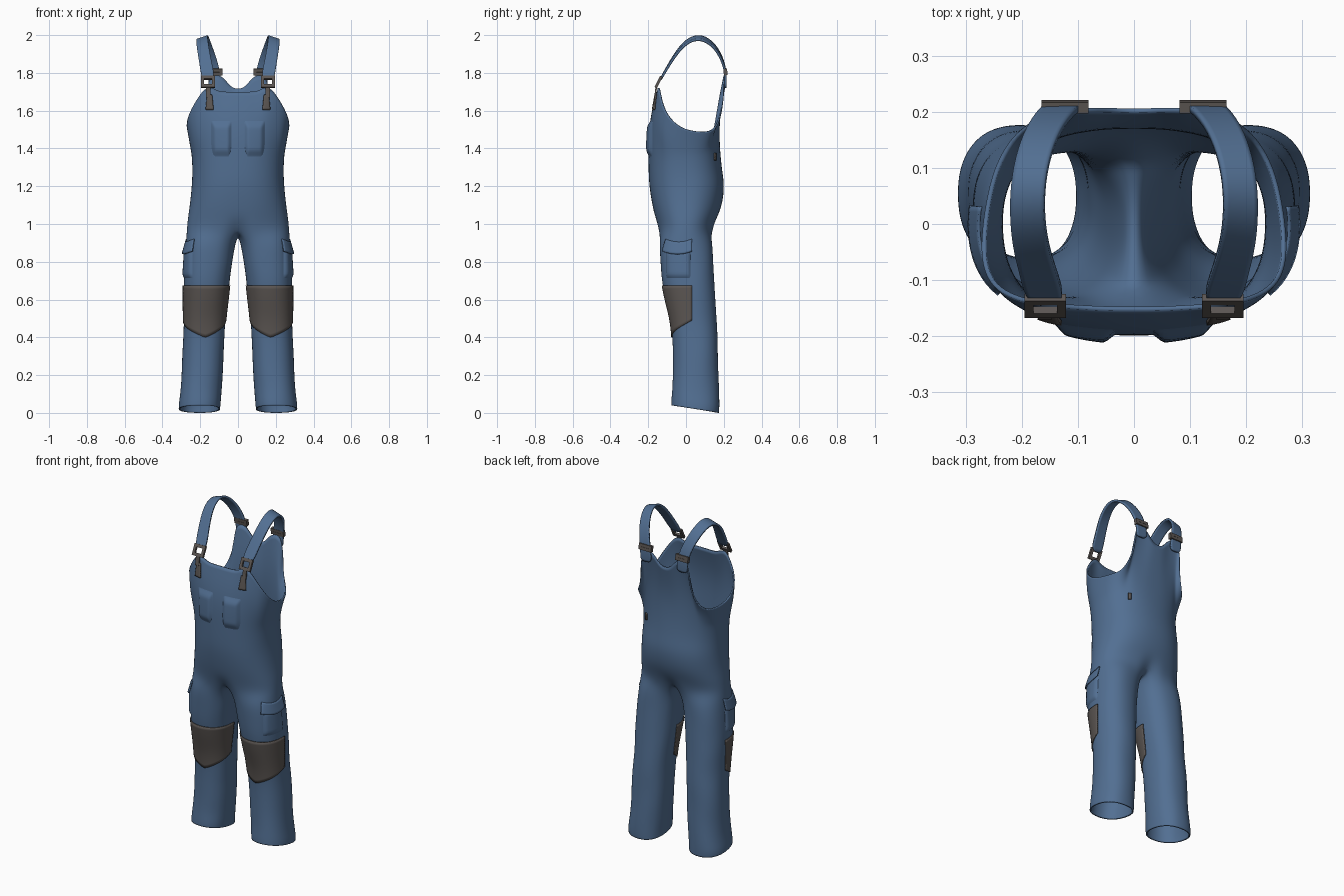
import bpy, bmesh, math
from mathutils import Vector, noise
from mathutils.bvhtree import BVHTree

if "Cube" in bpy.data.objects:
    bpy.data.objects.remove(bpy.data.objects["Cube"])


def material(name, rgb):
    m = bpy.data.materials.new(name)
    m.diffuse_color = (*rgb, 1)
    m.use_nodes = True
    m.node_tree.nodes["Principled BSDF"].inputs["Base Color"].default_value = m.diffuse_color
    return m


BLUE = material("denim blue", (0.085, 0.16, 0.29))
GREY = material("warm grey", (0.105, 0.092, 0.085))


def make(name, verts, faces, mat, mirror=True, thick=0, offset=0, sub=0, smooth=True):
    me = bpy.data.meshes.new(name)
    me.from_pydata([tuple(v) for v in verts], [], faces)
    me.materials.append(mat)
    for p in me.polygons:
        p.use_smooth = smooth
    ob = bpy.data.objects.new(name, me)
    bpy.context.collection.objects.link(ob)
    if mirror:
        m = ob.modifiers.new("mirror", 'MIRROR')
        m.use_clip = True
        m.merge_threshold = 0.0005
    if sub:
        ob.modifiers.new("smooth", 'SUBSURF').levels = sub
        ob.modifiers["smooth"].render_levels = sub
    if thick:
        s = ob.modifiers.new("thickness", 'SOLIDIFY')
        s.thickness = thick
        s.offset = offset
    return ob


def oval(a, cx, cy, rx, ry, e=2.3):
    c, s = math.cos(a), math.sin(a)
    f = lambda v: math.copysign(abs(v) ** (2 / e), v) if abs(v) > 1e-6 else 0
    return cx + rx * f(c), cy + ry * f(s)


def crumple(p, amount=0.005):
    n = noise.noise(Vector((p.x * 7, p.y * 7, p.z * 9))) * amount
    return Vector((p.x + n * min(1, p.x / 0.05), p.y + n, p.z))


# ---- body: one half lofted from hem to bib edge, then mirrored ----
NO, NI = 18, 8          # columns on the outer and inner side of a leg
LEG = [  # z, inner x, outer x, front y, back y
    (0.0, .094, .313, -.076, .178), (.03, .093, .312, -.076, .178),
    (.10, .088, .305, -.072, .175), (.20, .080, .298, -.068, .173),
    (.30, .075, .293, -.070, .170), (.40, .072, .290, -.072, .168),
    (.50, .065, .288, -.085, .163), (.60, .055, .288, -.108, .157),
    (.70, .045, .287, -.130, .150), (.80, .032, .283, -.137, .145),
    (.90, .013, .276, -.143, .141)]
TORSO = [  # z, half width, front y, back y
    (1.03, .266, -.162, .165), (1.10, .256, -.180, .192), (1.2, .245, -.195, .206),
    (1.28, .241, -.200, .194), (1.36, .246, -.200, .184)]
EDGE = [  # bib, armhole and back neckline
    (0, -.155, 1.70), (.05, -.155, 1.70), (.10, -.152, 1.70), (.14, -.15, 1.725),
    (.175, -.145, 1.72), (.215, -.135, 1.665), (.252, -.115, 1.60), (.272, -.075, 1.545),
    (.272, -.02, 1.505), (.264, .04, 1.49), (.25, .10, 1.485), (.22, .155, 1.495),
    (.18, .185, 1.56), (.155, .20, 1.66), (.155, .207, 1.79), (.085, .207, 1.79),
    (.045, .207, 1.725), (0, .205, 1.71)]

rings = []
A = math.radians(135)
for z, xi, xo, yf, yb in LEG:
    ring = []
    for j in range(NO + NI):
        a = -A + 2 * A * j / (NO - 1) if j < NO else A + (2 * math.pi - 2 * A) * (j - NO + 1) / (NI + 1)
        x, y = oval(a, (xi + xo) / 2, (yf + yb) / 2, (xo - xi) / 2, (yb - yf) / 2)
        tilt = 0.04 * max(0, 1 - z / .3) * (yb - y) / (yb - yf)
        ring.append(crumple(Vector((x, y, z + tilt))))
    rings.append(ring)


def torso_ring(z, hw, yf, yb):
    out = []
    for j in range(NO):
        a = math.pi * (j / (NO - 1) - .5)
        x, y = oval(a, 0, (yf + yb) / 2, hw, (yb - yf) / 2)
        out.append(Vector((0 if j in (0, NO - 1) else x, y, z)))
    return out


# crotch ring: the inner side is a saddle on the centre line
top = torso_ring(.965, .272, -.148, .144)
for j in (0, NO - 1):
    top[j].y *= .85
    top[j].z = .98
for k in range(1, NI + 1):
    u = k / (NI + 1)
    top.append(Vector((0, top[NO - 1].y * (1 - u) + top[0].y * u, .98 - .045 * math.sin(math.pi * u))))
rings.append(top)
for row in TORSO:
    rings.append([crumple(p, .003) for p in torso_ring(*row)])
base = rings[-1]
for s in (.25, .5, .75, 1):
    row = []
    for j in range(NO):
        p = base[j].lerp(Vector(EDGE[j]), s)
        p.y -= .016 * math.sin(math.pi * s) * (1 if j < 7 or j > 12 else .3)
        row.append(p)
    rings.append(row)

verts, faces, start = [], [], []
for r in rings:
    start.append(len(verts))
    verts += r
for i in range(len(rings) - 1):
    a, b = start[i], start[i + 1]
    closed = len(rings[i]) == len(rings[i + 1]) == NO + NI
    n = NO + NI if closed else NO - 1
    for j in range(n):
        k = (j + 1) % (NO + NI)
        faces.append((a + j, a + k, b + k, b + j))
body = make("overalls_body", verts, faces, BLUE, thick=.008, offset=-1, sub=2)

bpy.context.view_layer.update()
tree = BVHTree.FromObject(body, bpy.context.evaluated_depsgraph_get())


# ---- cloth pieces draped on the body ----
def drape(name, mat, nu, nv, ray, off, thick=0, mirror=True):
    vs, fs = [], []
    for i in range(nv + 1):
        for j in range(nu + 1):
            u, v = j / nu, i / nv
            o, d = ray(u, v)
            hit = tree.ray_cast(o, d)[0] or o + d * .05
            vs.append(hit - d * off(u, v))
    w = nu + 1
    for i in range(nv):
        for j in range(nu):
            k = i * w + j
            fs.append((k, k + 1, k + w + 1, k + w))
    return make(name, vs, fs, mat, mirror, thick)


def leg_ray(deg, z, cx=.17, cy=.02, r=.155):
    d = Vector((math.cos(math.radians(deg)), math.sin(math.radians(deg)), 0))
    return Vector((cx, cy, z)) + d * r * (1.4 if d.x > 0 else 1), -d


def front_ray(x, z):
    return Vector((x, -.5, z)), Vector((0, 1, 0))


def dome(height, sharp=3):
    def f(u, v):
        d = min(1, sharp * min(u, 1 - u, v, 1 - v) * 2)
        return -.003 + (height + .003) * d * d * (3 - 2 * d)
    return f


# knee patches with a pointed lower edge
def knee(u, v):
    low = .40 + .09 * abs(2 * u - 1) ** 1.2
    return leg_ray(-182 + 188 * u, low + (.675 - low) * v)


drape("knee_patch", GREY, 28, 14, knee, lambda u, v: .003, .006)


# chest pockets with rounded bottoms
def chest(u, v):
    t = max(0, (.4 - v) / .4)
    w = .062 * (.35 + .65 * math.sqrt(1 - t * t))
    return front_ray(.088 + (2 * u - 1) * w, 1.345 + .215 * v)


drape("chest_pocket", BLUE, 18, 20, chest, dome(.015, 2))

# cargo pockets and their flaps on the outer thighs
drape("thigh_pocket", BLUE, 14, 12, lambda u, v: leg_ray(-62 + 66 * u, .71 + .16 * v), dome(.010, 4))
drape("thigh_pocket_flap", BLUE, 14, 6,
      lambda u, v: leg_ray(-64 + 70 * u, .855 - .015 * math.sin(math.pi * u) + .065 * v),
      lambda u, v: .016 - .014 * v, .006)

# bib tabs under the buckles, and one small tag at the back of the waist
drape("bib_tab", GREY, 4, 8,
      lambda u, v: front_ray(.15 + (2 * u - 1) * (.013 + .008 * (1 - v)), 1.605 + .08 * v),
      lambda u, v: .006, .008)
drape("waist_tag", GREY, 2, 3,
      lambda u, v: leg_ray(42 + 4 * u, 1.335 + .04 * v, 0, 0, .4),
      lambda u, v: .004, .006, mirror=False)


# ---- shoulder straps ----
PATH = [(.122, .208, 1.72), (.122, .211, 1.77), (.135, .204, 1.84), (.162, .170, 1.92),
        (.182, .115, 1.975), (.190, .060, 1.990), (.190, .005, 1.968), (.183, -.045, 1.915),
        (.168, -.095, 1.835), (.157, -.135, 1.765)]
vs, fs = [], []
for i, p in enumerate(PATH):
    k = math.sin(math.pi * i / (len(PATH) - 1))
    side = Vector((.035 - .006 * k, 0, -.010 * k))
    for t in (-1, 0, 1):
        vs.append(Vector(p) + side * t)
for i in range(len(PATH) - 1):
    for j in range(2):
        k = i * 3 + j
        fs.append((k, k + 1, k + 4, k + 3))
make("shoulder_strap", vs, fs, BLUE, thick=.012, sub=2)


# ---- buckles: rectangular frames ----
def frame(name, c, w, h, border, lean, thick):
    vs = []
    for b in (0, border):
        for sx, sz in ((-1, -1), (1, -1), (1, 1), (-1, 1)):
            x, z = sx * (w / 2 - b), sz * (h / 2 - b)
            vs.append((c[0] + x, c[1] + z * lean, c[2] + z))
    fs = [(i, (i + 1) % 4, 4 + (i + 1) % 4, 4 + i) for i in range(4)]
    make(name, vs, fs, GREY, thick=thick, smooth=False)


frame("front_buckle", (.158, -.146, 1.752), .074, .06, .016, .5, .014)
frame("back_slider", (.123, .209, 1.805), .084, .036, .0175, -.12, .020)

# short link from buckle down to the bib
lv = [(.158 + x, y, z) for y, z in ((-.157, 1.735), (-.160, 1.70), (-.166, 1.67)) for x in (-.012, .012)]
make("buckle_link", lv, [(0, 1, 3, 2), (2, 3, 5, 4)], GREY, thick=.008, smooth=False)
